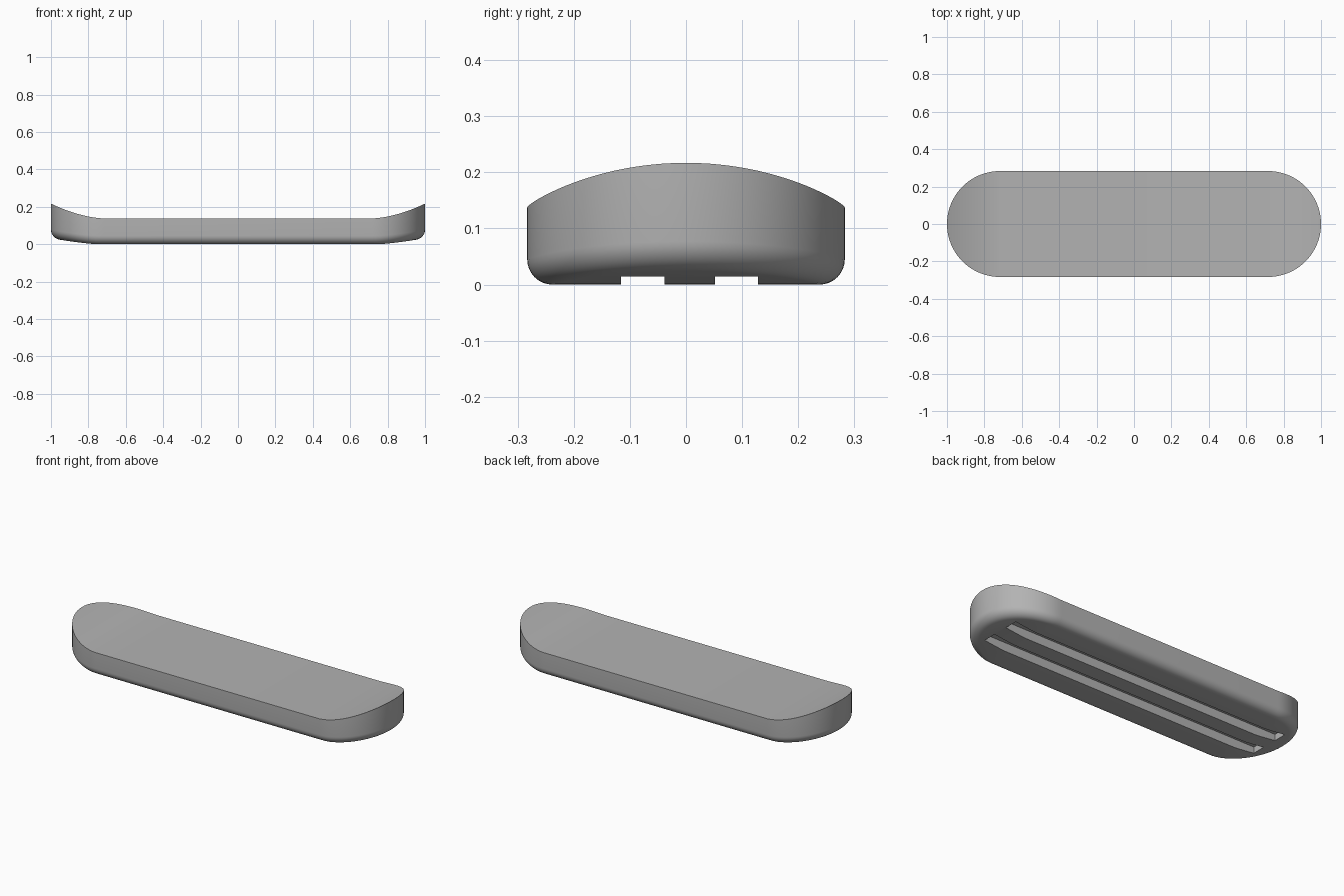
import bpy, bmesh, math

old = bpy.data.objects.get("Cube")
if old:
    bpy.data.objects.remove(old, do_unlink=True)

HALF_W, STRAIGHT, FILLET = 0.283, 0.717, 0.045

grey = bpy.data.materials.new("plain grey")
grey.use_nodes = True
grey.diffuse_color = (0.45, 0.45, 0.45, 1)
grey.node_tree.nodes["Principled BSDF"].inputs["Base Color"].default_value = (0.45, 0.45, 0.45, 1)


def top_z(x):
    return 0.137 + 0.08 * max(0, (abs(x) - 0.7) / 0.3) ** 1.8


def bottom_z(x):
    return 0.032 * max(0, (abs(x) - 0.75) / 0.25) ** 1.35


def half_outline(inset):
    """Points along the back half of the capsule outline, right end to left end."""
    r = HALF_W - inset
    n = 20
    arc = [(STRAIGHT + r * math.cos(a), r * math.sin(a))
           for a in (math.pi / 2 * i / n for i in range(n + 1))]
    return arc + [(-x, y) for x, y in reversed(arc)]


def make_object(name, bm):
    bmesh.ops.recalc_face_normals(bm, faces=bm.faces)
    mesh = bpy.data.meshes.new(name)
    bm.to_mesh(mesh)
    bm.free()
    mesh.materials.append(grey)
    obj = bpy.data.objects.new(name, mesh)
    bpy.context.collection.objects.link(obj)
    return obj


# Deck: stacked capsule rings with upturned ends and a rounded lower edge
bm = bmesh.new()
levels = [(0, top_z)]
for i in range(9):
    a = math.pi / 2 * i / 8
    levels.append((FILLET * (1 - math.cos(a)),
                   lambda x, up=FILLET * (1 - math.sin(a)): bottom_z(x) + up))
rings = []
for inset, height in levels:
    half = half_outline(inset)
    loop = half + [(x, -y) for x, y in half[-2:0:-1]]
    rings.append([bm.verts.new((x, y, height(x))) for x, y in loop])
count = len(rings[0])
for upper, lower in zip(rings, rings[1:]):
    for i in range(count):
        j = (i + 1) % count
        bm.faces.new((upper[i], upper[j], lower[j], lower[i]))

# Top and bottom skins: strips running across the width
for ring in (rings[0], rings[-1]):
    for i in range(count // 2):
        strip = [ring[i], ring[i + 1], ring[-i - 1], ring[-i % count]]
        bm.faces.new(list(dict.fromkeys(strip)))
deck = make_object("deck", bm)

# Two long grooves cut into the underside
for name, y in (("front_groove_cutter", -0.077), ("back_groove_cutter", 0.09)):
    bm = bmesh.new()
    bmesh.ops.create_cube(bm, size=1)
    bmesh.ops.scale(bm, vec=(1.78, 0.077, 0.15), verts=bm.verts)
    bmesh.ops.translate(bm, vec=(0, y, -0.025), verts=bm.verts)
    cutter = make_object(name, bm)
    cutter.hide_render = True
    cutter.hide_set(True)
    cutter.display_type = 'WIRE'
    mod = deck.modifiers.new(name, 'BOOLEAN')
    mod.operation = 'DIFFERENCE'
    mod.solver = 'EXACT'
    mod.object = cutter

# Bake the cuts, remove the cutters and smooth the rounded surfaces
bpy.ops.object.select_all(action='DESELECT')
bpy.context.view_layer.objects.active = deck
deck.select_set(True)
for mod in list(deck.modifiers):
    cutter = mod.object
    bpy.ops.object.modifier_apply(modifier=mod.name)
    bpy.data.objects.remove(cutter, do_unlink=True)
bpy.ops.object.shade_smooth_by_angle(angle=math.radians(35))
